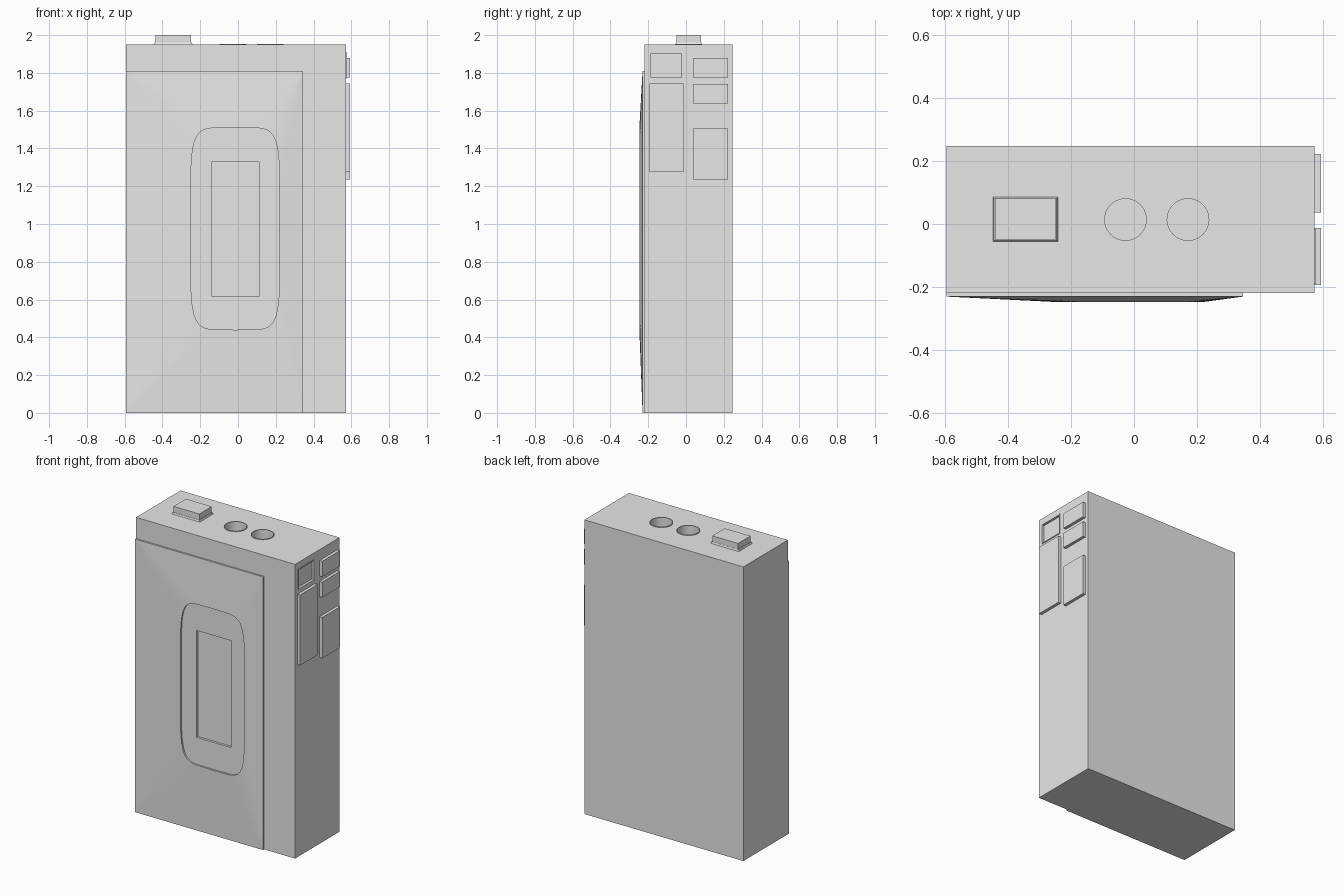
import bpy, bmesh
from math import sin, cos, pi

if "Cube" in bpy.data.objects:
    bpy.data.objects.remove(bpy.data.objects["Cube"])

grey = bpy.data.materials.new("light_grey")
grey.use_nodes = True
grey.diffuse_color = (0.8, 0.8, 0.8, 1)
grey.node_tree.nodes["Principled BSDF"].inputs["Base Color"].default_value = (0.8, 0.8, 0.8, 1)


def finish(name, bm):
    bmesh.ops.recalc_face_normals(bm, faces=bm.faces)
    me = bpy.data.meshes.new(name)
    bm.to_mesh(me)
    bm.free()
    me.materials.append(grey)
    ob = bpy.data.objects.new(name, me)
    bpy.context.collection.objects.link(ob)
    return ob


def box(name, x, y, z, taper=0.0):
    """Box from (min, max) ranges; taper pulls the top edges inwards."""
    bm = bmesh.new()
    bmesh.ops.create_cube(bm, size=1)
    for v in bm.verts:
        sx, sy, top = v.co.x > 0, v.co.y > 0, v.co.z > 0
        inset = taper if top else 0
        v.co = (x[sx] + inset * (-1 if sx else 1),
                y[sy] + inset * (-1 if sy else 1), z[top])
    return finish(name, bm)


def lathe(name, profile, centre, steps=40):
    """Turn an (r, z) profile around a vertical axis, capping its ends."""
    bm = bmesh.new()
    rings = [[bm.verts.new((centre[0] + r * cos(2 * pi * i / steps),
                            centre[1] + r * sin(2 * pi * i / steps), z))
              for i in range(steps)] for r, z in profile]
    for a, b in zip(rings, rings[1:]):
        for i in range(steps):
            j = (i + 1) % steps
            bm.faces.new((a[i], a[j], b[j], b[i]))
    bm.faces.new(rings[0])
    bm.faces.new(rings[-1])
    return finish(name, bm)


def smooth(ob):
    bpy.ops.object.select_all(action="DESELECT")
    ob.select_set(True)
    bpy.context.view_layer.objects.active = ob
    bpy.ops.object.shade_smooth_by_angle(angle=0.6)


def cut(target, cutter):
    mod = target.modifiers.new("cut", "BOOLEAN")
    mod.operation, mod.object, mod.solver = "DIFFERENCE", cutter, "EXACT"
    bpy.ops.object.select_all(action="DESELECT")
    bpy.context.view_layer.objects.active = target
    target.select_set(True)
    bpy.ops.object.modifier_apply(modifier=mod.name)
    bpy.data.objects.remove(cutter)


# Main case
SIDE, TOP, FRONT = 0.572, 1.95, -0.219
body = box("body", (-0.594, SIDE), (FRONT, 0.247), (0, TOP))

# Round sockets in the top, each with a thin raised lip
for label, x in (("left", 0.171), ("right", -0.027)):
    c = (x, 0.014)
    cut(body, lathe("socket_cutter", [(0.068, 1.84), (0.068, 2.0)], c))
    smooth(lathe(label + "_socket",
                 [(0.071, 1.85), (0.071, 1.954), (0.066, 1.954), (0.066, 1.86)], c))

# Top button on a thin flange
box("top_button_flange", (-0.447, -0.241), (-0.056, 0.085), (TOP, 1.96), 0.004)
box("top_button", (-0.438, -0.249), (-0.05, 0.08), (TOP, 2.0))

# Recessed small window on the side with a thin rim
wy, wz, rim = (-0.19, -0.018), (1.77, 1.908), 0.006
cut(body, box("window_cutter", (SIDE - 0.012, 0.7), wy, wz))
for i, edge in enumerate(wy):
    inner = edge + (rim if i == 0 else -rim)
    box("side_window_upright", (SIDE - 0.012, SIDE + 0.004), sorted((edge, inner)), wz)
for i, edge in enumerate(wz):
    inner = edge + (rim if i == 0 else -rim)
    box("side_window_rail", (SIDE - 0.012, SIDE + 0.004),
        (wy[0] + rim, wy[1] - rim), sorted((edge, inner)))

# Side keys
back_y, front_y = (0.037, 0.222), (-0.194, -0.012)
for name, y, z in (("upper_key", back_y, (1.775, 1.878)),
                   ("middle_key", back_y, (1.638, 1.74)),
                   ("lower_key", back_y, (1.235, 1.506)),
                   ("long_key", front_y, (1.276, 1.743))):
    box(name, (SIDE - 0.005, 0.592), y, z)

# Front door: sloping facets up to a rounded recess with a sunken window
bm = bmesh.new()
N = 12  # outline points per quarter


def power(t):
    return (1 if t > 0 else -1) * abs(t) ** (1 / 3) if abs(t) > 1e-6 else 0


def rounded(y):
    return [bm.verts.new((-0.015 + 0.235 * power(cos(pi * i / 2 / N)), y,
                          0.975 + 0.535 * power(sin(pi * i / 2 / N)))) for i in range(4 * N)]


def rect(x, y, z):
    return [bm.verts.new((x[a], y, z[b])) for a, b in ((1, 1), (0, 1), (0, 0), (1, 0))]


def fan(ring, corners):
    """Join a rounded ring to four corners with flat facets."""
    for i in range(4 * N):
        bm.faces.new((ring[i], ring[(i + 1) % (4 * N)], corners[i // N]))
    for q in range(4):
        bm.faces.new((ring[q * N], corners[q], corners[q - 1]))


def wall(a, b):
    for i in range(len(a)):
        bm.faces.new((a[i - 1], a[i], b[i], b[i - 1]))


dx, dz = (-0.594, 0.345), (0, 1.81)
hx, hz = (-0.14, 0.115), (0.62, 1.328)
door_back, door_edge = rect(dx, FRONT, dz), rect(dx, -0.230, dz)
lip, floor = rounded(-0.247), rounded(-0.236)
hole, pane = rect(hx, -0.236, hz), rect(hx, -0.221, hz)
bm.faces.new(door_back)
wall(door_back, door_edge)
fan(lip, door_edge)
wall(lip, floor)
fan(floor, hole)
wall(hole, pane)
bm.faces.new(pane)
finish("front_door", bm)
